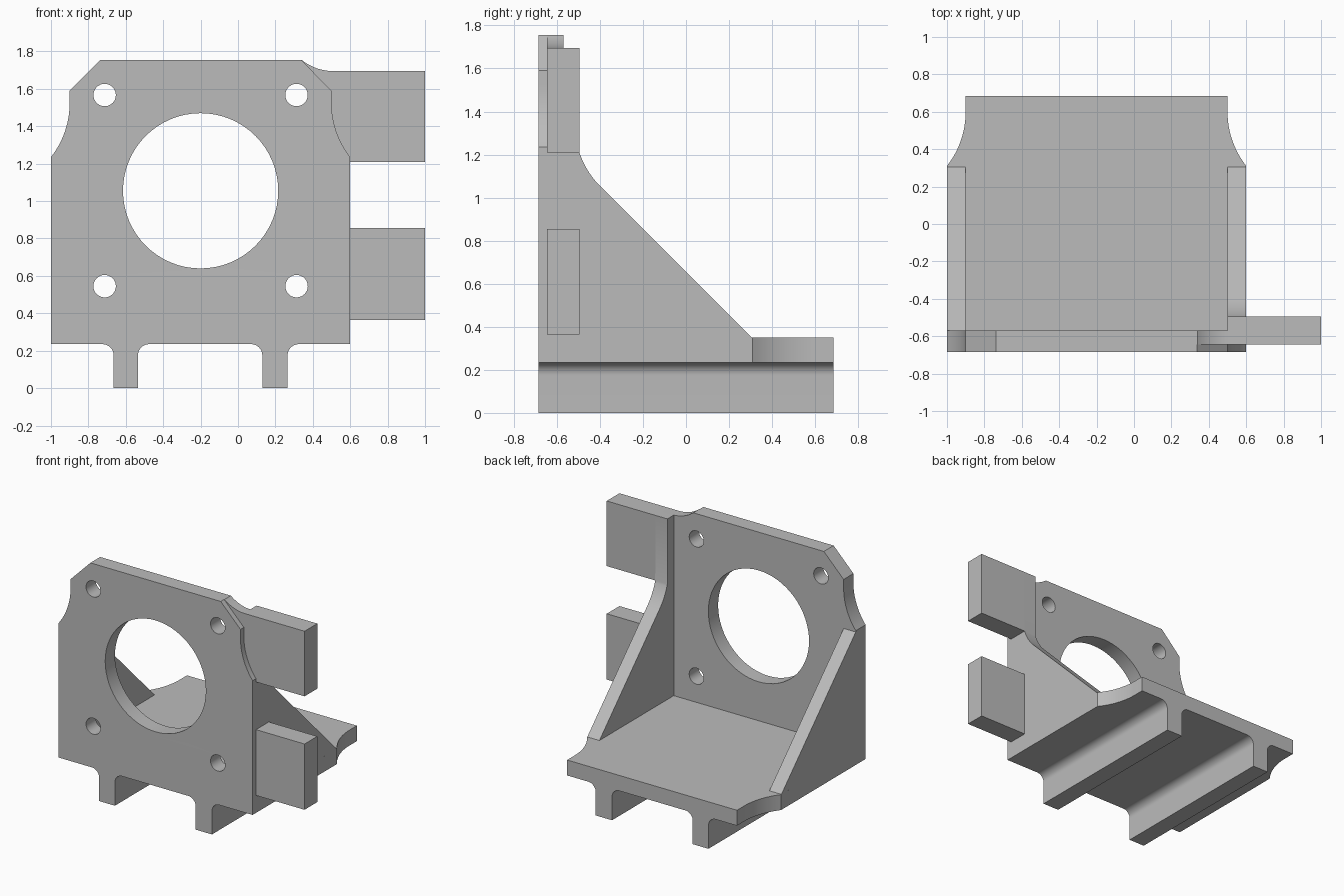
import bpy
import bmesh
from math import cos, sin, radians

cube = bpy.data.objects.get("Cube")
if cube:
    bpy.data.objects.remove(cube, do_unlink=True)

grey = bpy.data.materials.new("plain grey")
grey.use_nodes = True
colour = (0.5, 0.5, 0.5, 1)
grey.diffuse_color = colour
grey.node_tree.nodes["Principled BSDF"].inputs["Base Color"].default_value = colour

MID = -0.2          # x of the bracket's own symmetry plane
FRONT, PLATE_BACK, BACK = -0.685, -0.57, 0.685
FLOOR, DECK = 0.235, 0.35


def arc(cx, cy, r, start, end, steps=12):
    angles = [radians(start + (end - start) * i / steps) for i in range(steps + 1)]
    return [(cx + r * cos(a), cy + r * sin(a)) for a in angles]


def mirrored(points):
    return [(2 * MID - x, y) for x, y in reversed(points)]


def prism(name, outline, low, high, axis, holes=()):
    """Extrude a closed outline, with optional holes, from low to high along an axis."""
    curve = bpy.data.curves.new(name, "CURVE")
    curve.dimensions = "2D"
    curve.fill_mode = "BOTH"
    curve.extrude = (high - low) / 2
    for loop in (outline, *holes):
        spline = curve.splines.new("POLY")
        spline.points.add(len(loop) - 1)
        for point, (u, v) in zip(spline.points, loop):
            point.co = (u, v, 0, 1)
        spline.use_cyclic_u = True
    helper = bpy.data.objects.new(name + " outline", curve)
    bpy.context.collection.objects.link(helper)
    bpy.context.view_layer.update()
    evaluated = helper.evaluated_get(bpy.context.evaluated_depsgraph_get())
    mesh = bpy.data.meshes.new_from_object(evaluated)
    bpy.data.objects.remove(helper, do_unlink=True)
    bpy.data.curves.remove(curve)

    # Turn the extrusion to its axis and weld it into a solid
    bm = bmesh.new()
    bm.from_mesh(mesh)
    for vert in bm.verts:
        u, v, w = vert.co
        w += (low + high) / 2
        vert.co = {"x": (w, u, v), "y": (u, w, v), "z": (u, v, w)}[axis]
    bmesh.ops.remove_doubles(bm, verts=bm.verts, dist=0.0001)
    bmesh.ops.recalc_face_normals(bm, faces=bm.faces)
    bm.to_mesh(mesh)
    bm.free()
    mesh.materials.clear()
    mesh.materials.append(grey)
    obj = bpy.data.objects.new(name, mesh)
    bpy.context.collection.objects.link(obj)
    bpy.ops.object.select_all(action="DESELECT")
    obj.select_set(True)
    bpy.context.view_layer.objects.active = obj
    bpy.ops.object.shade_smooth_by_angle(angle=radians(30))
    return obj


def rectangle(x0, x1, y0, y1):
    return [(x0, y0), (x1, y0), (x1, y1), (x0, y1)]


# Scooped side edge shared by the face plate and the deck
def scoop(end):
    return arc(0.97, end, 0.47, 218.1, 180)


# Face plate with motor opening and screw holes
shoulder = scoop(1.525) + [(0.5, 1.59)]
right_side = [(0.6, FLOOR)] + shoulder + [(0.337, 1.755)]
holes = [arc(MID, 1.055, 0.415, 0, 354.375, 63)]
for x in (-0.713, 0.313):
    for z in (0.545, 1.567):
        holes.append(arc(x, z, 0.06, 0, 348.75, 31))
prism("face_plate", right_side + mirrored(right_side), FRONT, PLATE_BACK, "y", holes)

# Deck behind the face plate
deck_side = [(0.6, PLATE_BACK)] + scoop(0.6) + [(0.5, BACK)]
prism("deck", deck_side + mirrored(deck_side), FLOOR, DECK, "z")

# Rails with filleted roots
for name, x0, x1 in (("right_rail", -0.665, -0.535), ("left_rail", 0.13, 0.265)):
    r = 0.06
    rail = [(x0, 0), (x1, 0)] + arc(x1 + r, FLOOR - r, r, 180, 90)
    rail += arc(x0 - r, FLOOR - r, r, 90, 0)
    prism(name, rail, FRONT, BACK, "y")

# Side ribs; the left one rises to carry the upper tab
slope_foot = [(PLATE_BACK, DECK), (0.305, DECK)]
prism("right_rib", slope_foot + [(PLATE_BACK, 1.225)], -1, -0.9, "x")
tall = slope_foot + arc(-0.125, 1.33, 0.389, 225, 198) + [(-0.495, 1.695), (PLATE_BACK, 1.695)]
prism("left_rib", tall, 0.5, 0.6, "x")

# Filler joining the plate's cut corner to the upper tab
filler = shoulder + [(0.337, 1.755)] + arc(0.51, 1.965, 0.27, 231, 270)
filler += [(0.6, 1.695), (0.6, 1.21)]
prism("corner_filler", filler, -0.645, PLATE_BACK, "y")

# Mounting tabs
for name, z0, z1 in (("upper_tab", 1.21, 1.695), ("lower_tab", 0.365, 0.855)):
    prism(name, rectangle(0.6, 1, z0, z1), -0.645, -0.495, "y")
